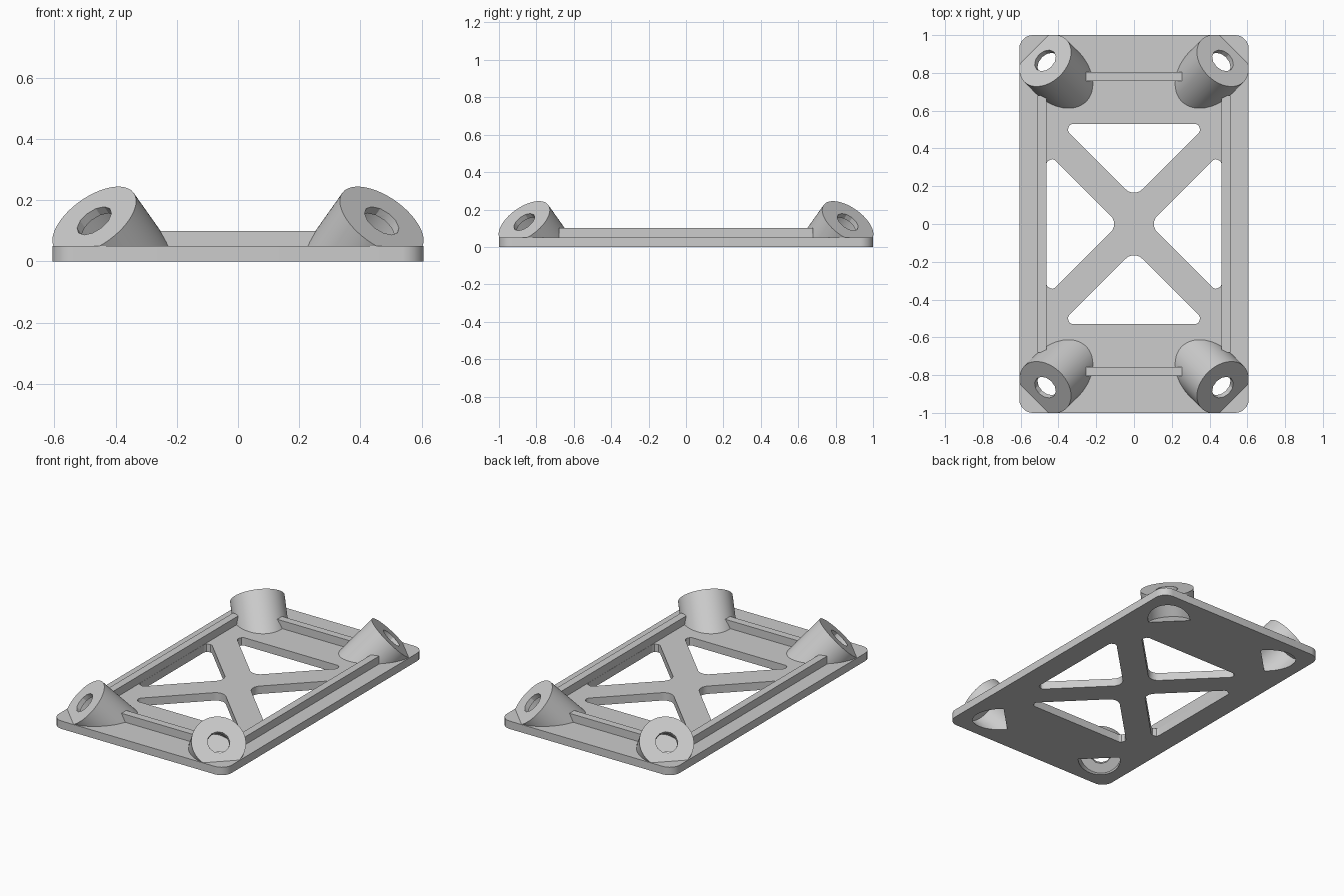
import bpy, bmesh, math
from mathutils import Vector

old = bpy.data.objects.get("Cube")
if old:
    bpy.data.objects.remove(old, do_unlink=True)

grey = bpy.data.materials.new("light grey")
grey.use_nodes = True
COLOR = (0.604, 0.604, 0.604, 1)
grey.diffuse_color = COLOR
grey.node_tree.nodes["Principled BSDF"].inputs["Base Color"].default_value = COLOR


def finish(bm, name):
    bmesh.ops.recalc_face_normals(bm, faces=bm.faces)
    mesh = bpy.data.meshes.new(name)
    bm.to_mesh(mesh)
    bm.free()
    mesh.materials.append(grey)
    obj = bpy.data.objects.new(name, mesh)
    bpy.context.collection.objects.link(obj)
    return obj


def prism(name, corners, z0, z1, steps=5):
    """Extruded polygon; each corner is (x, y, fillet radius)."""
    outline = []
    for i, (x, y, r) in enumerate(corners):
        p = Vector((x, y, z0))
        if r == 0:
            outline.append(p)
            continue
        a, b = [(Vector((*q[:2], z0)) - p).normalized()
                for q in (corners[i - 1], corners[(i + 1) % len(corners)])]
        half = a.angle(b) / 2
        centre = p + (a + b).normalized() * r / math.sin(half)
        start = p + a * r / math.tan(half) - centre
        end = p + b * r / math.tan(half) - centre
        for k in range(steps + 1):
            # Blend of the two arc ends, pushed back out to the fillet radius
            outline.append(centre + start.lerp(end, k / steps).normalized() * r)
    bm = bmesh.new()
    face = bm.faces.new([bm.verts.new(p) for p in outline])
    top = bmesh.ops.extrude_face_region(bm, geom=[face])["geom"]
    moved = [v for v in top if isinstance(v, bmesh.types.BMVert)]
    bmesh.ops.translate(bm, verts=moved, vec=(0, 0, z1 - z0))
    return finish(bm, name)


def box(name, x0, x1, y0, y1, z0, z1):
    return prism(name, [(x0, y0, 0), (x1, y0, 0), (x1, y1, 0), (x0, y1, 0)], z0, z1)


def rod(name, start, end, radius, sides, floor=None):
    """Cylinder between two points, optionally trimmed flat at a floor height."""
    axis = end - start
    bm = bmesh.new()
    bmesh.ops.create_cone(bm, cap_ends=True, segments=sides, radius1=radius,
                          radius2=radius, depth=axis.length)
    bm.transform(axis.to_track_quat("Z", "Y").to_matrix().to_4x4())
    bmesh.ops.translate(bm, verts=bm.verts, vec=(start + end) / 2)
    if floor is not None:
        cut = bmesh.ops.bisect_plane(bm, geom=bm.verts[:] + bm.edges[:] + bm.faces[:],
                                     plane_co=(0, 0, floor), plane_no=(0, 0, 1),
                                     clear_inner=True)["geom_cut"]
        bmesh.ops.holes_fill(bm, edges=[e for e in cut if isinstance(e, bmesh.types.BMEdge)])
    return finish(bm, name)


def carve(obj, cutters):
    bpy.context.view_layer.objects.active = obj
    for c in cutters:
        mod = obj.modifiers.new("cut", "BOOLEAN")
        mod.operation, mod.solver, mod.object = "DIFFERENCE", "EXACT", c
        bpy.ops.object.modifier_apply(modifier=mod.name)


# Base plate with rounded corners
W, R = 0.607, 0.07
plate = prism("base_plate", [(-W, -1, R), (W, -1, R), (W, 1, R), (-W, 1, R)], 0, 0.05)
parts, plate_cutters, holes = [plate], [], []

for s in (-1, 1):
    # Triangular windows that leave an X brace
    plate_cutters.append(prism("end_window", [(0, 0.14 * s, 0.06), (0.39, 0.53 * s, 0.028),
                                              (-0.39, 0.53 * s, 0.028)], -0.1, 0.2))
    plate_cutters.append(prism("side_window", [(0.08 * s, 0, 0.06), (0.463 * s, 0.383, 0.028),
                                               (0.463 * s, -0.383, 0.028)], -0.1, 0.2))
    # Raised ribs along the sides and ends
    x, y = 0.488 * s, 0.78 * s
    parts.append(box("side_rib", x - 0.024, x + 0.024, -0.68, 0.68, 0.03, 0.1))
    parts.append(box("end_rib", -0.255, 0.255, y - 0.024, y + 0.024, 0.03, 0.1))

# Tilted corner bosses, each with a screw hole and a pocket open underneath
for sx in (-1, 1):
    for sy in (-1, 1):
        cap = Vector((0.47 * sx, 0.865 * sy, 0.133))
        out = Vector((0.5 * sx, 0.5 * sy, math.sqrt(0.5)))
        boss = rod("corner_boss", cap - out * 0.5, cap, 0.158, 64, floor=0.01)
        pocket = rod("pocket", cap - out * 0.202, cap - out * 0.03, 0.124, 48)
        hole = rod("screw_hole", cap - out * 0.1, cap + out * 0.05, 0.065, 12)
        carve(boss, [pocket, hole])
        parts.append(boss)
        plate_cutters.append(pocket)
        holes.append(hole)

carve(plate, plate_cutters)
for c in plate_cutters + holes:
    bpy.data.objects.remove(c, do_unlink=True)

# Smooth the curved walls and keep the edges crisp
bpy.ops.object.select_all(action="DESELECT")
for p in parts:
    p.select_set(True)
bpy.context.view_layer.objects.active = plate
bpy.ops.object.shade_smooth_by_angle(angle=math.radians(30))
